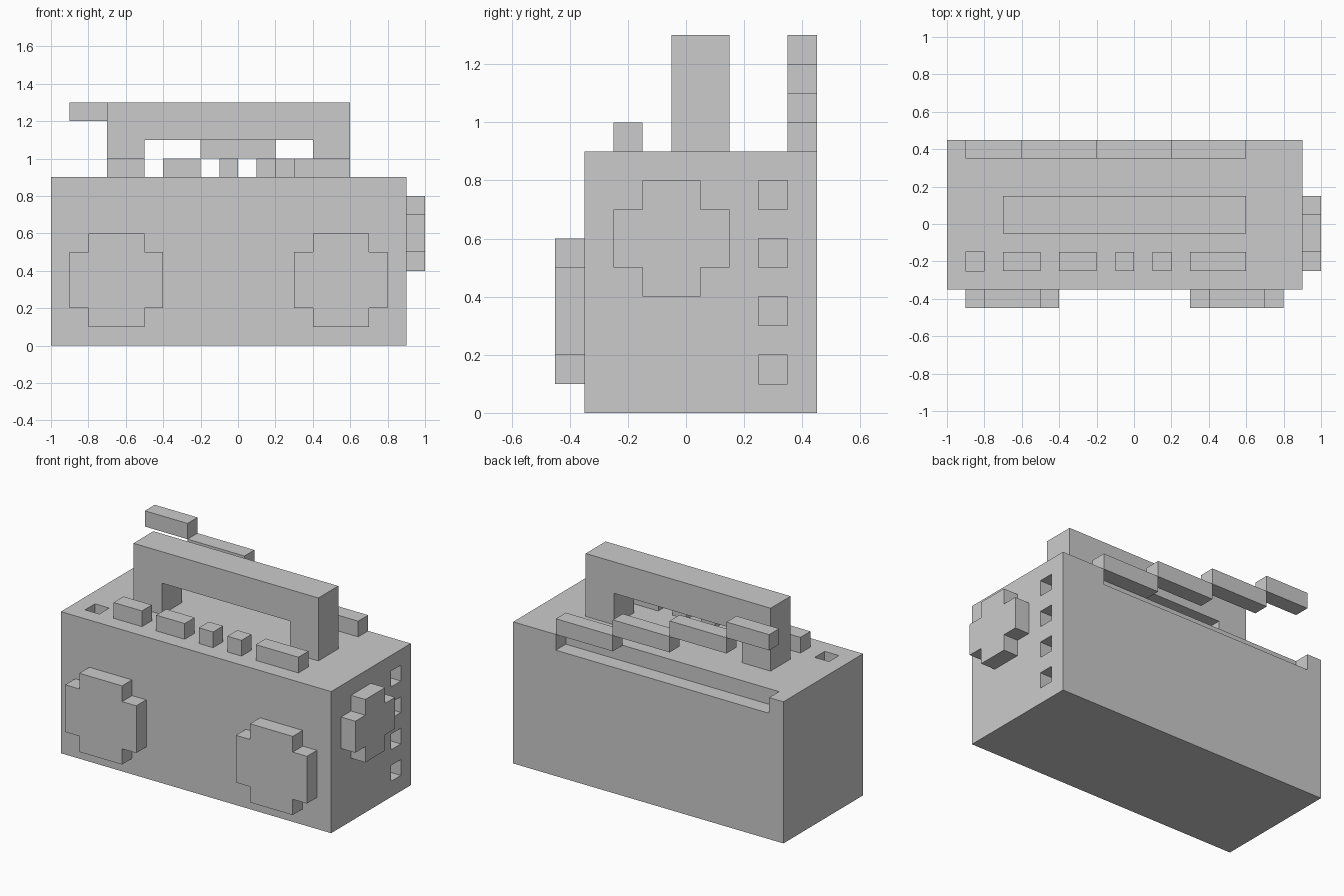
import bpy, bmesh
from mathutils import Vector

if "Cube" in bpy.data.objects:
    bpy.data.objects.remove(bpy.data.objects["Cube"])


def finish(name, bm):
    bmesh.ops.recalc_face_normals(bm, faces=bm.faces)
    mesh = bpy.data.meshes.new(name)
    bm.to_mesh(mesh)
    bm.free()
    obj = bpy.data.objects.new(name, mesh)
    bpy.context.collection.objects.link(obj)
    return obj


def add_box(bm, lo, hi):
    lo, hi = Vector(lo), Vector(hi)
    verts = bmesh.ops.create_cube(bm, size=1)["verts"]
    for v in verts:
        v.co = (lo + hi) / 2 + v.co * (hi - lo)


def box(name, lo, hi):
    bm = bmesh.new()
    add_box(bm, lo, hi)
    return finish(name, bm)


def extrude_profile(name, points, depth):
    """Fill a closed outline and extrude it along the depth vector."""
    bm = bmesh.new()
    face = bm.faces.new([bm.verts.new(p) for p in points])
    new = bmesh.ops.extrude_face_region(bm, geom=[face], use_keep_orig=True)["geom"]
    bmesh.ops.translate(bm, vec=depth, verts=[g for g in new if isinstance(g, bmesh.types.BMVert)])
    return finish(name, bm)


def stepped_disc(w, h, c=0.1):
    """Rectangle outline with a square notch in each corner."""
    quarter = [(w, h - c), (w - c, h - c), (w - c, h)]
    return (quarter + [(-u, v) for u, v in reversed(quarter)]
            + [(-u, -v) for u, v in quarter] + [(u, -v) for u, v in reversed(quarter)])


# Body with side vents, a button socket and an antenna groove
body = box("radio_body", (-1, -0.35, 0), (0.9, 0.45, 0.9))
bm = bmesh.new()
for i in range(4):
    z = 0.1 + 0.2 * i
    add_box(bm, (0.8, 0.25, z), (1.0, 0.35, z + 0.1))
add_box(bm, (-0.9, -0.25, 0.8), (-0.8, -0.15, 1.0))
add_box(bm, (-0.9, 0.35, 0.8), (0.6, 0.55, 1.0))
cutter = finish("body_cutter", bm)
cutter.hide_render = True
mod = body.modifiers.new("recesses", "BOOLEAN")
mod.operation = "DIFFERENCE"
mod.solver = "EXACT"
mod.object = cutter
bpy.context.view_layer.objects.active = body
bpy.ops.object.modifier_apply(modifier=mod.name)
bpy.data.objects.remove(cutter)

# Front speakers
for side, cx in (("left", -0.65), ("right", 0.55)):
    outline = [(cx + u, -0.35, 0.35 + v) for u, v in stepped_disc(0.25, 0.25)]
    extrude_profile(side + "_speaker", outline, (0, -0.1, 0))

# Tuning knob on the right side
outline = [(0.9, -0.05 + u, 0.6 + v) for u, v in stepped_disc(0.2, 0.2)]
extrude_profile("tuning_knob", outline, (0.1, 0, 0))

# Carry handle
arch = [(-0.7, 0.9), (-0.7, 1.3), (0.6, 1.3), (0.6, 0.9),
        (0.4, 0.9), (0.4, 1.1), (-0.5, 1.1), (-0.5, 0.9)]
extrude_profile("carry_handle", [(x, -0.05, z) for x, z in arch], (0, 0.2, 0))

# Top buttons
for i, (x0, x1) in enumerate([(-0.7, -0.5), (-0.4, -0.2), (-0.1, 0), (0.1, 0.2), (0.3, 0.6)]):
    box(f"top_button_{i + 1}", (x0, -0.25, 0.9), (x1, -0.15, 1.0))

# Raised antenna, stepping up towards the left
steps = [0.6, 0.2, -0.2, -0.6, -0.9]
for i in range(4):
    z = 0.9 + 0.1 * i
    box(f"antenna_segment_{i + 1}", (steps[i + 1], 0.35, z), (steps[i], 0.45, z + 0.1))
